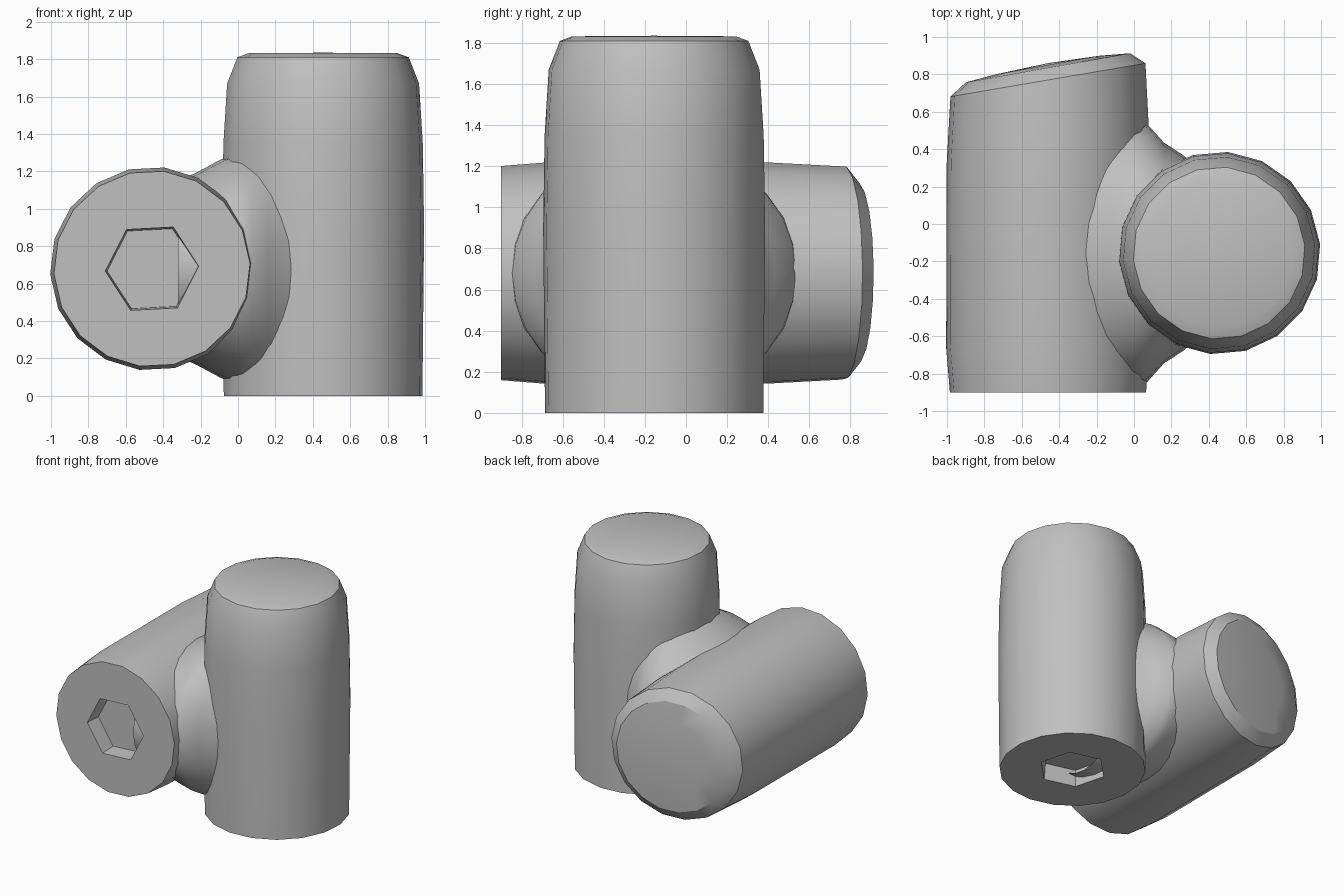
import bpy, bmesh
from math import sin, cos, tau, radians
from mathutils import Matrix

SIDES = 18

cube = bpy.data.objects.get("Cube")
if cube:
    bpy.data.objects.remove(cube, do_unlink=True)

grey = bpy.data.materials.new("plain grey")
grey.use_nodes = True
GREY = (0.53, 0.53, 0.53, 1)
grey.diffuse_color = GREY
grey.node_tree.nodes["Principled BSDF"].inputs["Base Color"].default_value = GREY


def ring(bm, rx, ry, z, count, turn=0.0):
    return [bm.verts.new((rx * cos(turn + tau * i / count),
                          ry * sin(turn + tau * i / count), z))
            for i in range(count)]


def skin(bm, lower, upper):
    n = len(lower)
    for i in range(n):
        j = (i + 1) % n
        bm.faces.new((lower[i], lower[j], upper[j], upper[i]))


def finish(bm, name, matrix, angle):
    bm.transform(matrix)
    bmesh.ops.recalc_face_normals(bm, faces=bm.faces)
    mesh = bpy.data.meshes.new(name)
    bm.to_mesh(mesh)
    bm.free()
    mesh.materials.append(grey)
    mesh.shade_smooth()
    mesh.set_sharp_from_angle(angle=radians(angle))
    obj = bpy.data.objects.new(name, mesh)
    bpy.context.collection.objects.link(obj)
    return obj


def socket_cylinder(name, profile, crown, turn, tilt, matrix):
    """Rounded cylinder with a hexagonal socket in its flat end."""
    bm = bmesh.new()
    rings = [ring(bm, r, r, z, SIDES, turn) for r, z in profile]
    for a, b in zip(rings, rings[1:]):
        skin(bm, a, b)
    # slightly domed end
    tip = bm.verts.new((0, 0, crown))
    top = rings[-1]
    for i in range(SIDES):
        bm.faces.new((top[i], top[(i + 1) % SIDES], tip))
    # flat end around the socket, then its walls and floor
    mouth = ring(bm, 0.25, 0.25, 0, 6, turn)
    floor = ring(bm, 0.24, 0.24, 0.13, 6, turn)
    step = SIDES // 6
    for i in range(6):
        rim = [rings[0][(i * step + k) % SIDES] for k in range(step + 1)]
        bm.faces.new([mouth[i], mouth[(i + 1) % 6]] + rim[::-1])
    skin(bm, mouth, floor)
    bm.faces.new(floor)
    # lean the domed end
    for v in bm.verts:
        v.co.z += tilt * v.co.x * v.co.z / crown
    return finish(bm, name, matrix, 30)


# Upright cylinder
socket_cylinder(
    "upright_cylinder",
    [(0.533, 0), (0.542, 0.9), (0.535, 1.35), (0.515, 1.67),
     (0.46, 1.81), (0.40, 1.832)],
    1.835, radians(45), 0, Matrix.Translation((0.455, -0.155, 0)))

# Lying cylinder, socket towards the front
socket_cylinder(
    "lying_cylinder",
    [(0.525, 0), (0.545, 0.25), (0.542, 1.3), (0.522, 1.67),
     (0.44, 1.735), (0.28, 1.75)],
    1.76, radians(-3), 0.18,
    Matrix.Translation((-0.46, -0.9, 0.68)) @ Matrix.Rotation(radians(-90), 4, 'X'))

# Saddle-shaped fillet joining the two: x position, half depth, half height
bm = bmesh.new()
stations = [(-0.32, 0.72, 0.47), (-0.22, 0.72, 0.515), (-0.09, 0.71, 0.585),
            (0.0, 0.70, 0.62), (0.07, 0.69, 0.63), (0.16, 0.59, 0.635),
            (0.26, 0.525, 0.64), (0.34, 0.46, 0.64)]
loops = [ring(bm, height, depth, x, 28) for x, depth, height in stations]
for a, b in zip(loops, loops[1:]):
    skin(bm, a, b)
finish(bm, "joining_fillet",
       Matrix.Translation((0, -0.155, 0.68)) @ Matrix.Rotation(radians(90), 4, 'Y'), 50)
